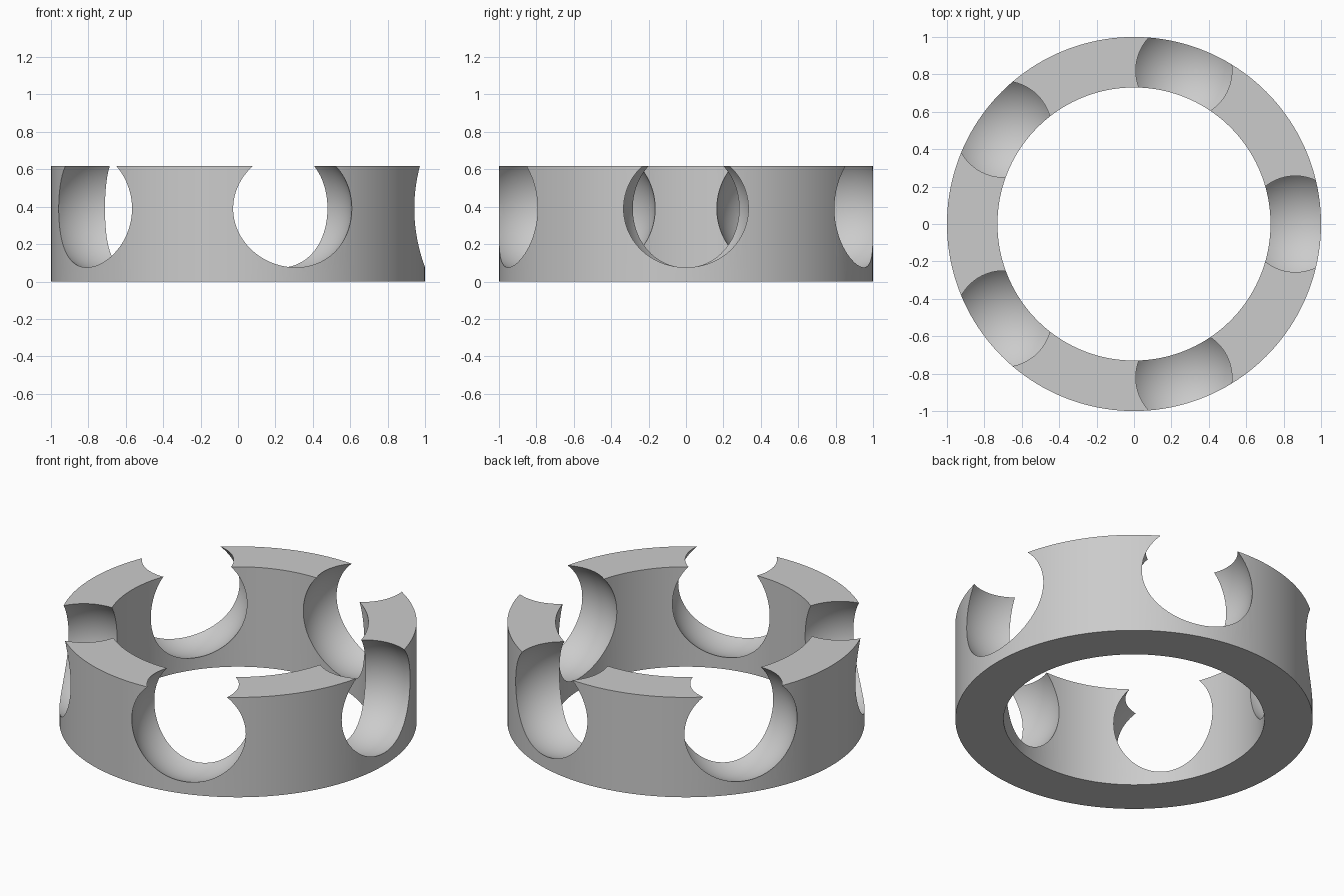
import bpy
import bmesh
from math import tau, sin, cos, radians
from mathutils import Matrix

OUTER, INNER, HEIGHT = 1.0, 0.73, 0.617
POCKETS, BALL_R, BALL_PATH, BALL_Z = 5, 0.343, 0.863, 0.39

cube = bpy.data.objects.get("Cube")
if cube:
    bpy.data.objects.remove(cube, do_unlink=True)


def add_object(name, bm):
    bmesh.ops.recalc_face_normals(bm, faces=bm.faces)
    mesh = bpy.data.meshes.new(name)
    bm.to_mesh(mesh)
    bm.free()
    obj = bpy.data.objects.new(name, mesh)
    bpy.context.collection.objects.link(obj)
    return obj


# Plain grey
grey = bpy.data.materials.new("plain_grey")
grey.use_nodes = True
colour = (0.6, 0.6, 0.6, 1)
grey.diffuse_color = colour
grey.node_tree.nodes["Principled BSDF"].inputs["Base Color"].default_value = colour

# Ring: a rectangular section spun around z
bm = bmesh.new()
section = [bm.verts.new((r, 0, z)) for r, z in
           ((INNER, 0), (OUTER, 0), (OUTER, HEIGHT), (INNER, HEIGHT))]
edges = [bm.edges.new((section[i], section[(i + 1) % 4])) for i in range(4)]
bmesh.ops.spin(bm, geom=section + edges, axis=(0, 0, 1), cent=(0, 0, 0),
               angle=tau, steps=160, use_merge=True)
bmesh.ops.remove_doubles(bm, verts=bm.verts, dist=0.0001)
cage = add_object("bearing_cage", bm)
cage.data.materials.append(grey)

# Ball cutters, evenly spaced, one on +x
bm = bmesh.new()
for i in range(POCKETS):
    a = tau * i / POCKETS
    place = Matrix.Translation((BALL_PATH * cos(a), BALL_PATH * sin(a), BALL_Z))
    bmesh.ops.create_uvsphere(bm, u_segments=80, v_segments=48, radius=BALL_R,
                              matrix=place @ Matrix.Rotation(a, 4, "Z"))
cutter = add_object("ball_cutters", bm)
cutter.data.materials.append(grey)
cutter.hide_render = True

# Cut the open-topped ball pockets and apply
mod = cage.modifiers.new("ball_pockets", "BOOLEAN")
mod.operation = "DIFFERENCE"
mod.solver = "EXACT"
mod.object = cutter
for obj in bpy.context.selected_objects:
    obj.select_set(False)
bpy.context.view_layer.objects.active = cage
cage.select_set(True)
bpy.ops.object.modifier_apply(modifier=mod.name)
bpy.data.objects.remove(cutter, do_unlink=True)

# Smooth walls and pockets with crisp rims
bpy.ops.object.shade_smooth_by_angle(angle=radians(25))
